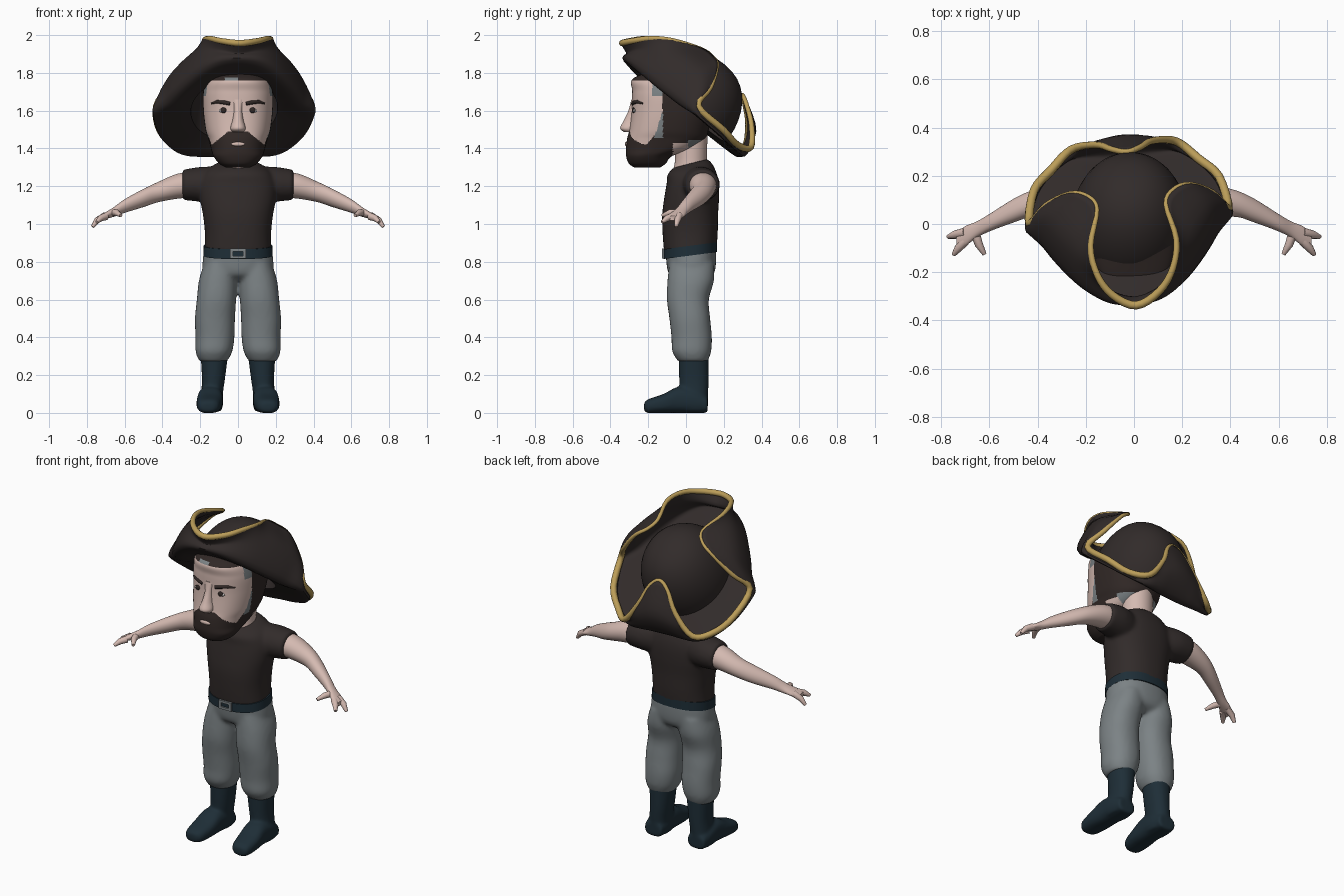
import bpy, bmesh
from math import sin, cos, pi, atan2, copysign, radians
from mathutils import Vector

cube = bpy.data.objects.get("Cube")
if cube:
    bpy.data.objects.remove(cube, do_unlink=True)


def material(name, r, g, b):
    m = bpy.data.materials.new(name)
    m.use_nodes = True
    m.diffuse_color = (r, g, b, 1)
    bsdf = next(n for n in m.node_tree.nodes if n.type == "BSDF_PRINCIPLED")
    bsdf.inputs["Base Color"].default_value = (r, g, b, 1)
    bsdf.inputs["Roughness"].default_value = 0.8
    return m


DARK = material("dark brown cloth", .031, .024, .023)
HAIR = material("brown hair", .03, .021, .019)
GREY = material("grey cloth", .2, .225, .235)
NAVY = material("navy leather", .013, .027, .038)
SKIN = material("skin", .66, .49, .44)
GOLD = material("gold trim", .5, .34, .1)
WHITE = material("eye white", .7, .68, .66)


def spline(points, steps, closed=False):
    """Smooth curve through points of any dimension."""
    pts = [Vector(p) for p in points]
    n = len(pts)
    pick = (lambda i: pts[i % n]) if closed else (lambda i: pts[min(max(i, 0), n - 1)])
    out = []
    for i in range(n if closed else n - 1):
        a, b, c, d = (pick(i + k) for k in (-1, 0, 1, 2))
        for k in range(steps):
            t = k / steps
            out.append(b + (c - a) * (t / 2) + (a * 2 - b * 5 + c * 4 - d) * (t * t / 2)
                       + (b * 3 - a - c * 3 + d) * (t ** 3 / 2))
    return out if closed else out + [pts[-1]]


def select(objs):
    bpy.ops.object.select_all(action="DESELECT")
    for obj in objs:
        obj.select_set(True)
    bpy.context.view_layer.objects.active = objs[0]


def finish(obj):
    select([obj])
    bpy.ops.object.shade_smooth_by_angle(angle=radians(55))
    return obj


def blend(name, objs, size=.011, rounds=6):
    """Melt overlapping parts into one smooth skin."""
    select(objs)
    bpy.ops.object.join()
    obj = bpy.context.object
    obj.name = name
    remesh = obj.modifiers.new("remesh", "REMESH")
    remesh.mode, remesh.voxel_size = "VOXEL", size
    smooth = obj.modifiers.new("smooth", "SMOOTH")
    smooth.factor, smooth.iterations = .5, rounds
    bpy.ops.object.convert(target="MESH")
    finish(bpy.context.object)


def skin_rings(name, mats, rings, cap_end=True, rule=None):
    """Join equal rings of points into one surface."""
    bm = bmesh.new()
    loops = [[bm.verts.new(p) for p in ring] for ring in rings]
    n = len(loops[0])
    for a, b in zip(loops, loops[1:]):
        for k in range(n):
            bm.faces.new((a[k], a[(k + 1) % n], b[(k + 1) % n], b[k]))
    bm.faces.new(loops[0])
    if cap_end:
        bm.faces.new(loops[-1])
    bmesh.ops.recalc_face_normals(bm, faces=bm.faces)
    if rule:
        for f in bm.faces:
            f.material_index = rule(f.calc_center_median())
    mesh = bpy.data.meshes.new(name)
    bm.to_mesh(mesh)
    bm.free()
    for m in mats:
        mesh.materials.append(m)
    obj = bpy.data.objects.new(name, mesh)
    bpy.context.collection.objects.link(obj)
    return finish(obj)


def loft(name, mats, axis, sections, power=2.0, side=1, seg=40, steps=5, rule=None):
    """Sections: position on axis, then centre and radius on the other two axes."""
    rings = []
    for t, c1, r1, c2, r2 in spline(sections, steps):
        ring = []
        for k in range(seg):
            a = 2 * pi * k / seg
            p = c1 + r1 * copysign(abs(cos(a)) ** (2 / power), cos(a))
            q = c2 + r2 * copysign(abs(sin(a)) ** (2 / power), sin(a))
            x, y, z = {"x": (t, p, q), "y": (p, t, q), "z": (p, q, t)}[axis]
            ring.append((x * side, y, z))
        rings.append(ring)
    return skin_rings(name, mats, rings, rule=rule)


def tube(name, mat, points, radii, closed=False):
    curve = bpy.data.curves.new(name, "CURVE")
    curve.dimensions = "3D"
    curve.bevel_depth = 1
    curve.bevel_resolution = 3
    curve.use_fill_caps = True
    s = curve.splines.new("POLY")
    s.points.add(len(points) - 1)
    for p, co, radius in zip(s.points, points, radii):
        p.co = (*co, 1)
        p.radius = radius
    s.use_cyclic_u = closed
    curve.materials.append(mat)
    obj = bpy.data.objects.new(name, curve)
    bpy.context.collection.objects.link(obj)
    select([obj])
    bpy.ops.object.convert(target="MESH")
    finish(bpy.context.object)


def ball(name, mat, loc, scale):
    bpy.ops.mesh.primitive_uv_sphere_add(segments=20, ring_count=12, location=loc)
    obj = bpy.context.object
    obj.name, obj.scale = name, scale
    obj.data.materials.append(mat)
    finish(obj)


def box(name, mat, loc, size):
    bpy.ops.mesh.primitive_cube_add(size=1, location=loc)
    obj = bpy.context.object
    obj.name, obj.scale = name, size
    obj.data.materials.append(mat)


# Torso, hips, belt and neck
shirt = [loft("shirt", [DARK], "z", [(.85, 0, .176, .022, .138), (.95, 0, .175, .022, .146), (1.05, 0, .186, .022, .148),
         (1.14, 0, .202, .03, .145), (1.22, 0, .2, .035, .137), (1.28, 0, .165, .025, .122),
         (1.315, 0, .1, .025, .09)], 2.3)]
for v in shirt[0].data.vertices:
    v.co.z += max(0, v.co.z - 1.2) * 2.2 * v.co.y
trousers = [loft("hips", [GREY], "z", [(.7, 0, .1, .03, .07), (.73, 0, .175, .028, .115), (.78, 0, .188, .028, .13),
            (.87, 0, .18, .025, .134)], 2.3)]
belt = loft("belt", [NAVY], "z", [(.83, 0, .184, .022, .142), (.882, 0, .182, .022, .142)], 2.3, steps=2)
for v in belt.data.vertices:
    v.co.z += .13 * v.co.y
for sx in (-1, 1):
    box("buckle_side", GREY, (sx * .034, -.12, .843), (.015, .016, .052))
    box("buckle_bar", GREY, (0, -.12, .843 + sx * .019), (.08, .016, .014))
loft("neck", [SKIN], "z", [(1.27, 0, .1, .015, .1), (1.32, 0, .088, .025, .085), (1.5, 0, .09, .03, .085)])

# Limbs
for side, label in ((1, "left"), (-1, "right")):
    shirt.append(loft(label + "_sleeve", [DARK], "x", [(.1, .065, .085, 1.205, .1), (.2, .08, .098, 1.21, .092),
                 (.295, .088, .086, 1.207, .08)], side=side))
    loft(label + "_arm", [SKIN], "x", [(.22, .085, .075, 1.21, .068), (.32, .09, .07, 1.2, .066),
         (.42, .085, .055, 1.17, .054), (.5, .055, .049, 1.138, .048), (.6, .005, .036, 1.095, .036),
         (.655, -.025, .034, 1.065, .026), (.7, -.05, .041, 1.045, .018), (.735, -.067, .03, 1.03, .012)], side=side)
    fingers = {"outer_finger": ((.7, -.035, 1.045), (.745, -.045, 1.02), (.77, -.053, .985)),
               "inner_finger": ((.7, -.07, 1.04), (.728, -.1, 1.03), (.748, -.127, 1.01)),
               "thumb": ((.66, -.035, 1.06), (.643, -.085, 1.06), (.62, -.125, 1.045))}
    for part, path in fingers.items():
        tube(f"{label}_{part}", SKIN, [(x * side, y, z) for x, y, z in path], (.02, .017, .009))
    trousers.append(loft(label + "_trouser_leg", [GREY], "z", [(.272, .13, .07, .037, .078), (.29, .13, .083, .034, .088),
                    (.33, .127, .098, .03, .104), (.4, .122, .103, .03, .107), (.5, .122, .106, .02, .108),
                    (.6, .114, .104, .01, .111), (.7, .105, .102, .025, .123), (.79, .092, .088, .03, .119)],
                    2.2, side))
    shaft = loft(label + "_boot_shaft", [NAVY], "z", [(.01, .145, .06, .045, .07), (.1, .138, .058, .042, .075),
                 (.18, .13, .061, .042, .078), (.31, .125, .073, .04, .08)], 2.2, side)
    foot = loft(label + "_boot_foot", [NAVY], "y", [(-.222, .16, .03, .032, .022), (-.198, .157, .056, .036, .037),
                (-.12, .152, .068, .05, .05), (-.04, .147, .067, .069, .069), (.04, .145, .067, .062, .062),
                (.115, .145, .056, .042, .042)], 2.6, side)
    blend(label + "_boot", [shaft, foot], .009, 5)
blend("shirt", shirt)
blend("trousers", trousers)

# Head with beard and hair coloured by region
HEAD = [(1.3, 0, .065, -.205, .07), (1.32, 0, .1, -.205, .098), (1.36, 0, .13, -.195, .122),
        (1.4, 0, .143, -.14, .178), (1.45, 0, .157, -.105, .207), (1.5, 0, .172, -.09, .21), (1.6, 0, .184, -.07, .217),
        (1.7, 0, .184, -.065, .22), (1.77, 0, .16, -.07, .21), (1.82, 0, .1, -.04, .11)]
POWER = 2.4


def head_colour(c):
    x, y, z = abs(c.x), c.y, c.z
    if z > 1.758:
        return 2 if -.07 < c.x < 0 and z < 1.775 else 1
    temple = z > 1.68 and -.178 < y < -.125
    sideburn = 1.455 < z < 1.61 and -.168 + (z - 1.455) * .3 < y < -.122
    nape = y > .01 and 1.4 < z < 1.445
    if x > .08 and (temple or sideburn) or nape:
        return 2
    if y > -.125:
        return 1 if z > 1.43 or y < -.07 else 0
    top = 1.487 - max(0, x - .055) * .8 + max(0, y + .21) * 1.5
    return 1 if z < top else 0


loft("head", [SKIN, HAIR, GREY], "z", HEAD, POWER, seg=240, steps=12, rule=head_colour)
ROWS = spline(HEAD, 12)


def face(x, z, out=0):
    """Point on the front of the head."""
    _, _, rx, cy, ry = min(ROWS, key=lambda r: abs(r[0] - z))
    return (x, cy - ry * (1 - abs(x / rx) ** POWER) ** (1 / POWER) - out, z)


loft("nose", [SKIN], "z", [(1.486, 0, .028, -.3, .026), (1.507, 0, .04, -.303, .046), (1.55, 0, .029, -.286, .042),
     (1.6, 0, .024, -.273, .032), (1.66, 0, .03, -.274, .015)])
ball("mouth", SKIN, face(0, 1.423), (.036, .008, .011))
for sx in (-1, 1):
    ball("eye", WHITE, face(sx * .077, 1.6, -.002), (.025, .008, .011))
    ball("iris", HAIR, face(sx * .077, 1.602, .002), (.016, .008, .015))
    brow = [face(sx * x, z, -.002) for x, z in ((.042, 1.637), (.075, 1.644), (.11, 1.647), (.14, 1.638))]
    tube("eyebrow", HAIR, brow, (.01, .011, .009, .005))

# Three-cornered hat: half outlines of the brim edge and of its lower roll, as side, forward, up
EDGE = [(0, .495, .058), (.1, .462, .1), (.16, .4, .168), (.18, .3, .235), (.145, .157, .295), (.18, .085, .3),
        (.25, .04, .275), (.35, 0, .16), (.418, -.01, .04), (.39, -.195, .03), (.31, -.31, .02), (.22, -.38, .06),
        (.12, -.31, .16), (.06, -.22, .23), (0, -.18, .255)]
ROLL = [(0, .42), (.085, .41), (.15, .375), (.212, .315), (.268, .24), (.32, .155), (.36, .08), (.4, .02), (.41, -.03),
        (.37, -.19), (.29, -.31), (.21, -.36), (.13, -.37), (.06, -.37), (0, -.37)]


def both_sides(half):
    return half + [(-p[0], *p[1:]) for p in half[-2:0:-1]]


def place(s, u, n):
    """Turn hat coordinates into the tilted position on the head."""
    s, u = s + .06 * u, u - .06 * s
    n += .05 * s
    return Vector((s - .02, .64 * n - .77 * u, 1.6 + .64 * u + .77 * n))


edge = spline(both_sides(EDGE), 4, True)
roll = spline(both_sides(ROLL), 4, True)
columns = []
for e, r in zip(edge, roll):
    a = atan2(r[0], r[1])
    bx, bu = .235 * sin(a), .26 * cos(a)
    dome = []
    for i in range(10):
        f = (i + .1) / 10 * pi / 2
        dome.append(Vector((bx * sin(f) ** .85, bu * sin(f) ** .85, .31 * cos(f))))
    low = Vector((r[0], r[1], 0))
    wall = low.lerp(e, .13)
    wall.z = e.z * .6
    columns.append([place(*p) for p in dome + spline([(bx, bu, .01), low, wall, e], 5)])
hat = skin_rings("hat", [DARK], list(zip(*columns)), cap_end=False)
thick = hat.modifiers.new("thickness", "SOLIDIFY")
thick.thickness = .016
thick.offset = 0
# Trim is widest on the corners and sits slightly inside the edge
tube("hat_trim", GOLD, [place(p.x * .985, p.y * .985, p.z) for p in edge], [.019 - .03 * max(0, p.z) for p in edge], True)
